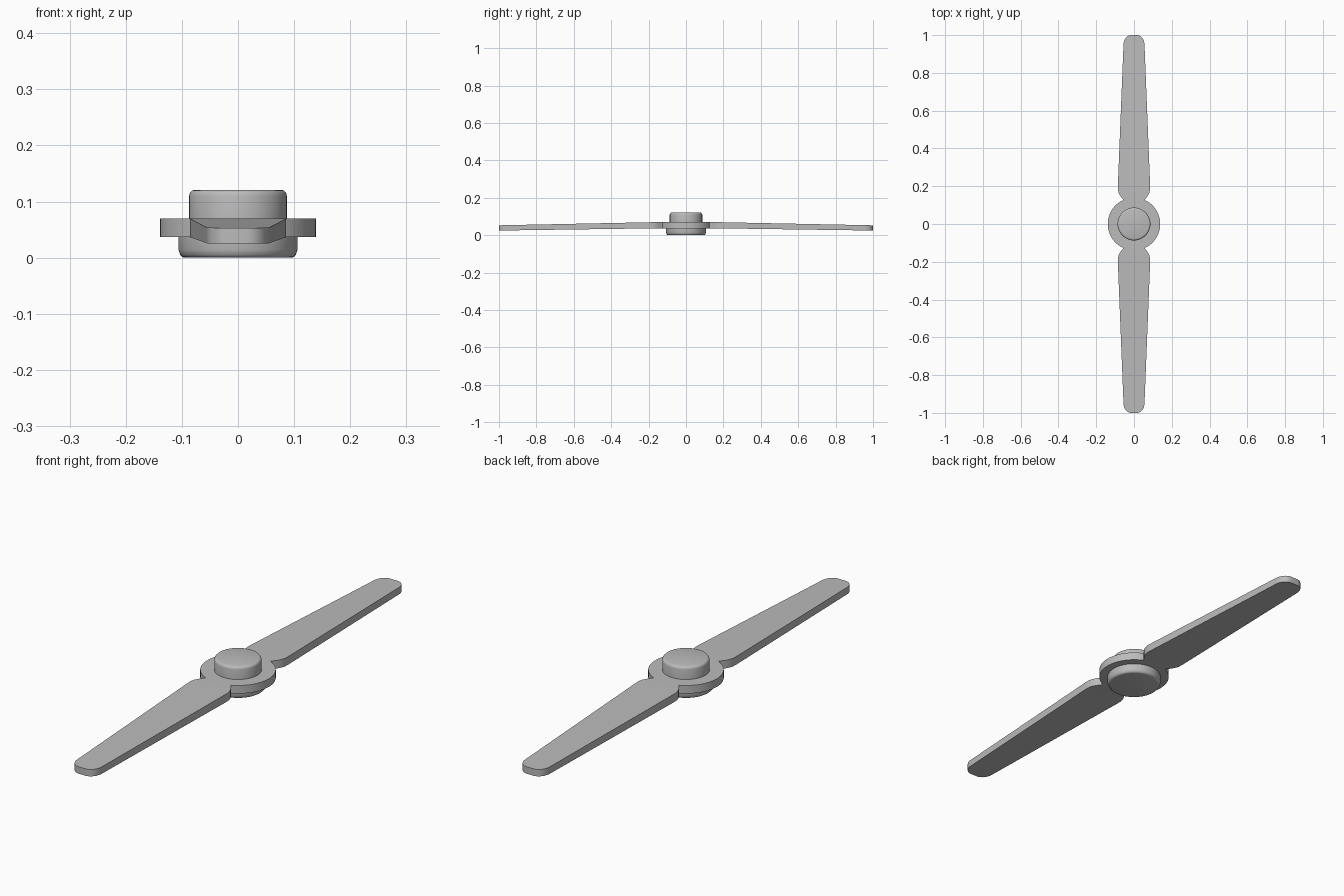
import bpy, bmesh, math

if "Cube" in bpy.data.objects:
    bpy.data.objects.remove(bpy.data.objects["Cube"])

grey = bpy.data.materials.new("plain grey")
grey.diffuse_color = (0.5, 0.5, 0.5, 1)
grey.use_nodes = True
grey.node_tree.nodes["Principled BSDF"].inputs["Base Color"].default_value = grey.diffuse_color


def finish(name, bm):
    bmesh.ops.recalc_face_normals(bm, faces=bm.faces[:])
    mesh = bpy.data.meshes.new(name)
    bm.to_mesh(mesh)
    bm.free()
    obj = bpy.data.objects.new(name, mesh)
    bpy.context.collection.objects.link(obj)
    mesh.materials.append(grey)
    bpy.ops.object.select_all(action='DESELECT')
    obj.select_set(True)
    bpy.context.view_layer.objects.active = obj
    bpy.ops.object.shade_smooth_by_angle(angle=math.radians(35))


def turned(name, profile, sides=64):
    """Closed round part from (radius, height) points, bottom to top."""
    bm = bmesh.new()
    rings = [[bm.verts.new((r * math.cos(2 * math.pi * i / sides),
                            r * math.sin(2 * math.pi * i / sides), z))
              for i in range(sides)] for r, z in profile]
    for a, b in zip(rings, rings[1:]):
        for i in range(sides):
            j = (i + 1) % sides
            bm.faces.new((a[i], a[j], b[j], b[i]))
    bm.faces.new(rings[0])
    bm.faces.new(rings[-1])
    finish(name, bm)


def blade_heights(y):
    """Bottom and top of the blade, drooping gently to the tip."""
    t = max(0, (y - 0.16) / 0.84)
    return 0.037 - 0.012 * t, 0.070 - 0.017 * t


def blade(name, side):
    # distance from the centre and half width: neck, shoulder, taper
    outline = [(0.10, 0.054), (0.122, 0.054), (0.135, 0.062), (0.15, 0.073),
               (0.165, 0.081), (0.18, 0.085), (0.20, 0.0855)]
    outline += [(0.2 + 0.75 * k / 8, 0.0855 - 0.030 * k / 8) for k in range(1, 9)]
    # rounded tip corners
    for k in range(1, 9):
        a = math.pi / 2 * k / 8
        outline.append((0.95 + 0.05 * math.sin(a), 0.0155 + 0.04 * math.cos(a)))
    bm = bmesh.new()
    rows = []
    for y, w in outline:
        low, high = blade_heights(y)
        rows.append([bm.verts.new((x, side * y, z)) for x, z in
                     ((-w, low), (w, low), (w, high), (-w, high))])
    for a, b in zip(rows, rows[1:]):
        for i in range(4):
            j = (i + 1) % 4
            bm.faces.new((a[i], a[j], b[j], b[i]))
    bm.faces.new(rows[0])
    bm.faces.new(rows[-1])
    finish(name, bm)


# Hub: lower boss, wide collar and upper cap
turned("lower_boss", [(0.094, 0), (0.099, 0.001), (0.103, 0.005),
                      (0.106, 0.014), (0.106, 0.040)])
turned("hub_collar", [(0.139, 0.037), (0.139, 0.070)])
turned("upper_cap", [(0.087, 0.065), (0.087, 0.110), (0.0855, 0.116),
                     (0.082, 0.1195), (0.077, 0.121)])

# Two opposite blades
blade("front_blade", -1)
blade("back_blade", 1)
